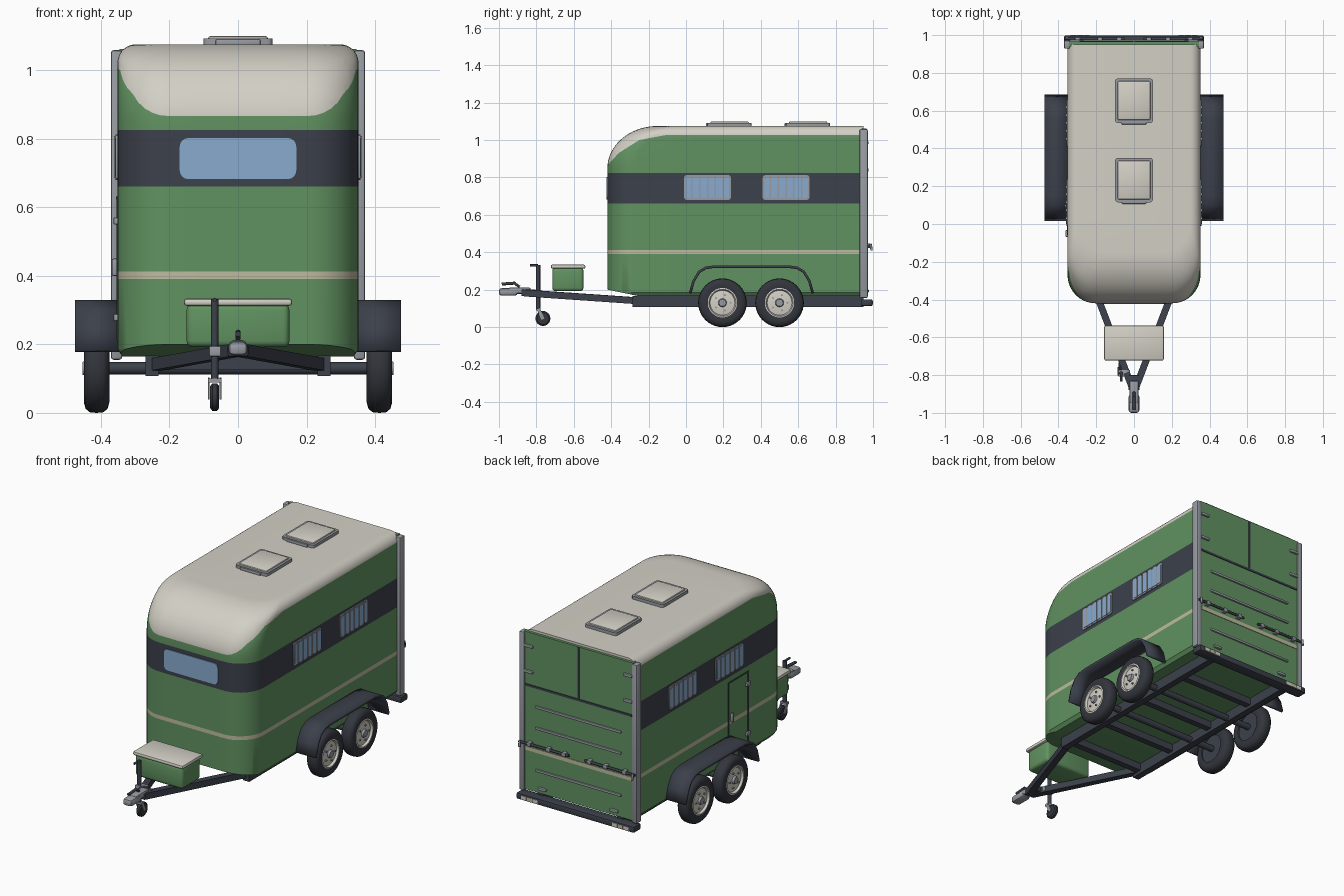
import bpy, bmesh, math
from mathutils import Vector, Matrix

if "Cube" in bpy.data.objects:
    bpy.data.objects.remove(bpy.data.objects["Cube"])


def material(name, *rgb):
    m = bpy.data.materials.new(name)
    m.use_nodes = True
    m.diffuse_color = (*rgb, 1)
    m.node_tree.nodes["Principled BSDF"].inputs["Base Color"].default_value = (*rgb, 1)
    return m


GREEN = material("green paint", .12, .29, .12)
WHITE = material("off white", .65, .63, .56)
NAVY = material("dark slate", .045, .052, .07)
TYRE = material("tyre rubber", .032, .036, .045)
GLASS = material("blue glass", .25, .41, .62)
METAL = material("grey metal", .31, .33, .36)
CREAM = material("cream stripe", .52, .5, .35)


def finish(name, bm, mats, smooth=True):
    bmesh.ops.recalc_face_normals(bm, faces=bm.faces[:])
    me = bpy.data.meshes.new(name)
    bm.to_mesh(me)
    bm.free()
    for m in mats:
        me.materials.append(m)
    ob = bpy.data.objects.new(name, me)
    bpy.context.collection.objects.link(ob)
    if smooth:
        bpy.ops.object.select_all(action='DESELECT')
        ob.select_set(True)
        bpy.context.view_layer.objects.active = ob
        bpy.ops.object.shade_smooth_by_angle(angle=math.radians(35))
    return ob


def box(name, x, y, z, mat, bevel=0, axis=None, segs=2):
    """Box from ranges; bevels all edges or only those along one axis."""
    bm = bmesh.new()
    lo, hi = Vector(map(min, (x, y, z))), Vector(map(max, (x, y, z)))
    size = hi - lo
    bmesh.ops.create_cube(bm, size=1, matrix=Matrix.Translation((lo + hi) / 2) @ Matrix.Diagonal((*size, 1)))
    if bevel:
        edges = [e for e in bm.edges if axis is None or
                 abs((e.verts[0].co - e.verts[1].co).normalized()[axis]) > .9]
        bmesh.ops.bevel(bm, geom=edges, offset=bevel, segments=segs, profile=.5, affect='EDGES')
    return finish(name, bm, [mat], bool(bevel))


def rod(name, p, q, r, mat, n=12, r2=None):
    bm = bmesh.new()
    p, q = Vector(p), Vector(q)
    rot = (q - p).to_track_quat('Z', 'Y').to_matrix().to_4x4()
    bmesh.ops.create_cone(bm, cap_ends=True, segments=n, radius1=r, radius2=r2 or r,
                          depth=(q - p).length, matrix=Matrix.Translation((p + q) / 2) @ rot)
    return finish(name, bm, [mat])


def beam(name, p, q, w, h, mat):
    bm = bmesh.new()
    p, q = Vector(p), Vector(q)
    rot = (q - p).to_track_quat('Y', 'Z').to_matrix().to_4x4()
    bmesh.ops.create_cube(bm, size=1, matrix=Matrix.Translation((p + q) / 2) @ rot
                          @ Matrix.Diagonal((w, (q - p).length, h, 1)))
    return finish(name, bm, [mat], False)


def lathe(name, profile, centre, mat, n=40):
    """Revolve (x, radius) points about the x axis."""
    bm = bmesh.new()
    vs = [bm.verts.new((x, 0, r)) for x, r in profile]
    es = [bm.edges.new(pair) for pair in zip(vs, vs[1:])]
    bmesh.ops.spin(bm, geom=vs + es, axis=(1, 0, 0), cent=(0, 0, 0), steps=n, angle=math.tau)
    bmesh.ops.remove_doubles(bm, verts=bm.verts[:], dist=1e-4)
    bmesh.ops.translate(bm, verts=bm.verts[:], vec=centre)
    return finish(name, bm, [mat])


# Body shell: stacked plan outlines, rounded at the front corners and roof
def ease(t):
    return 1 - math.sqrt(max(0, 1 - t * t))


def outline(z):
    w = .337 if z < .17 else .352 - .055 * ease(max(0, z - 1.02) / .055)
    f, r = -.42 + .27 * ease(max(0, z - .85) / .225), .15
    half = [(w, .95), (w, .05)]
    for i in range(11):
        a = math.radians(9 * i)
        half.append((w - r + r * math.cos(a), f + r - r * math.sin(a)))
    half.append((.12, f))
    return [(x, y, z) for x, y in half] + [(-x, y, z) for x, y in reversed(half)]


bm = bmesh.new()
levels = [.165, .185, .39, .412, .66, .825] + [.85 + .225 * math.sin(math.radians(5 * i)) for i in range(19)]
rings = [[bm.verts.new(p) for p in outline(z)] for z in levels]
for a, b in zip(rings, rings[1:]):
    for i in range(len(a)):
        j = (i + 1) % len(a)
        bm.faces.new((a[i], a[j], b[j], b[i]))
bm.faces.new(rings[0])
bm.faces.new(rings[-1])


def cut(co, no, clear=False):
    bmesh.ops.bisect_plane(bm, geom=bm.verts[:] + bm.edges[:] + bm.faces[:], plane_co=co,
                           plane_no=no, clear_outer=clear)


# Upswept floor at the nose, and the curved lower edge of the roof colour
cut((0, -.25, .165), (0, -.035, -.17), True)
bmesh.ops.holes_fill(bm, edges=[e for e in bm.edges if e.is_boundary])
nodes = [(-.42, .865), (-.36, .93), (-.25, 1), (-.1, 1.028), (.95, 1.028)]
roof_planes = []
for (y0, z0), (y1, z1) in zip(nodes, nodes[1:]):
    co, no = Vector((0, y0, z0)), Vector((0, z0 - z1, y1 - y0)).normalized()
    roof_planes.append((co, no))
    cut(co, no)
bm.normal_update()
for f in bm.faces:
    c = f.calc_center_median()
    if any((c - co).dot(no) > 0 for co, no in roof_planes):
        f.material_index = 1
    elif .66 < c.z < .825:
        f.material_index = 2
    elif .39 < c.z < .412:
        f.material_index = 3
finish("body", bm, [GREEN, WHITE, NAVY, CREAM])

# Front window
box("front_window", (-.17, .17), (-.424, -.41), (.682, .802), GLASS, .025, 1, 4)

# Side windows with bars
for s in (-1, 1):
    for y in (-.01, .41):
        box("side_window_frame", (s * .34, s * .357), (y, y + .25), (.68, .812), METAL, .012, 0)
        box("side_window_glass", (s * .34, s * .359), (y + .009, y + .241), (.69, .802), GLASS, .008, 0)
        for i in range(1, 6):
            yb = y + i * .25 / 6
            box("window_bar", (s * .35, s * .362), (yb - .004, yb + .004), (.685, .807), METAL)

# Side door on the right
for y in (-.055, .12):
    box("door_seam", (-.345, -.355), (y - .004, y + .004), (.215, .627), NAVY)
for z in (.215, .627):
    box("door_seam", (-.345, -.3552), (-.059, .124), (z - .004, z + .004), NAVY)
for z in (.56, .278):
    box("door_hinge", (-.345, -.363), (-.068, -.033), (z - .01, z + .01), METAL, .003)
box("door_handle", (-.345, -.368), (.09, .102), (.4, .45), METAL, .004)

# Roof vents
for y in (.115, .535):
    box("vent_frame", (-.1, .1), (y, y + .235), (1.06, 1.092), METAL, .014, 2, 3)
    box("vent_lid", (-.088, .088), (y + .014, y + .222), (1.07, 1.1), WHITE, .01)
    box("vent_hinge", (-.065, .065), (y - .008, y + .012), (1.07, 1.09), METAL, .004)

# Rear posts, upper doors and ramp
box("rear_panel", (-.345, .345), (.94, .965), (.165, 1.062), GREEN)
box("ramp_stripe", (-.335, .335), (.96, .968), (.39, .412), CREAM)
box("upper_door_seam", (-.335, .335), (.96, .969), (.755, .767), NAVY)
box("door_split", (-.005, .005), (.96, .969), (.767, 1.06), NAVY)
for z in (.65, .53, .29):
    box("ramp_rib", (-.27, .27), (.96, .974), (z - .007, z + .007), METAL, .004)
for s in (-1, 1):
    box("rear_post", (s * .338, s * .371), (.928, .972), (.155, 1.058), METAL, .008)
    for z in (.84, .985):
        box("upper_door_hinge", (s * .285, s * .34), (.96, .976), (z - .008, z + .008), METAL, .004)
    box("ramp_hinge", (s * .2, s * .25), (.96, .978), (.185, .2), METAL, .004)
    rod("latch_bar", (s * .05, .98, .435), (s * .365, .98, .435), .007, NAVY)
    for x in (.08, .18, .3):
        box("latch_bracket", (s * (x - .012), s * (x + .012)), (.96, .988), (.423, .447), METAL, .004)
    rod("latch_handle", (s * .355, .988, .445), (s * .355, .992, .41), .006, METAL)
    for i, m in enumerate((WHITE, CREAM, WHITE)):
        x = .235 + i * .035
        box("rear_light", (s * x, s * (x + .032)), (.99, 1), (.12, .14), m)

# Chassis
box("rear_bumper", (-.37, .37), (.935, .997), (.113, .148), NAVY, .006)
for s in (-1, 1):
    box("chassis_rail", (s * .232, s * .27), (-.285, .95), (.107, .167), NAVY)
    beam("drawbar_leg", (s * .245, -.25, .14), (s * .012, -.86, .182), .036, .036, NAVY)
for y in (-.24, .03, .35, .68):
    box("cross_member", (-.25, .25), (y - .018, y + .018), (.125, .165), NAVY)
box("drawbar_nose", (-.03, .03), (-.88, -.8), (.165, .2), NAVY, .005)

# Coupler with lever
box("coupler_body", (-.024, .024), (-.95, -.83), (.178, .212), METAL, .01)
box("coupler_head", (-.028, .028), (-1, -.9), (.168, .208), METAL, .014)
rod("coupler_lever", (0, -.89, .215), (0, -.92, .236), .007, NAVY)
rod("coupler_lever_grip", (0, -.915, .235), (0, -.985, .23), .008, NAVY)

# Jockey wheel
JX, JY = -.068, -.79
rod("jockey_tube", (JX, JY, .1), (JX, JY, .332), .011, NAVY)
rod("jockey_crank", (JX, JY, .33), (JX, JY - .045, .33), .006, NAVY)
box("jockey_clamp", (JX - .016, -.02), (JY - .018, JY + .018), (.165, .195), METAL, .004)
for s in (-1, 1):
    beam("jockey_fork", (JX + s * .017, JY, .1), (JX + s * .017, JY + .025, .042), .005, .018, METAL)
box("jockey_fork_top", (JX - .02, JX + .02), (JY - .012, JY + .012), (.088, .1), METAL)
lathe("jockey_tyre", [(-.013, 0), (-.013, .032), (-.007, .04), (.007, .04), (.013, .032), (.013, 0)],
      (JX, JY + .025, .046), TYRE, 24)

# Storage box on the drawbar
box("storage_box", (-.15, .15), (-.715, -.548), (.192, .318), GREEN, .018, None, 3)
box("storage_lid", (-.158, .158), (-.723, -.538), (.312, .334), WHITE, .009)

# Wheels, axles and fenders
fender = [(.022, .18), (.04, .245), (.07, .295), (.105, .316), (.15, .323)]
fender += [(.7 - y, z) for y, z in reversed(fender)]
tyre = [(-.034, .078), (-.037, .1), (-.032, .118), (-.02, .128), (0, .13),
        (.02, .128), (.032, .118), (.037, .1), (.034, .078), (.02, .074)]
rim = [(.02, .076), (.034, .079), (.036, .072), (.024, .066), (.028, .04), (.03, 0)]
for y in (.195, .5):
    rod("axle", (-.4, y, .13), (.4, y, .13), .018, NAVY)
    for s in (-1, 1):
        c = (s * .4125, y, .13)
        lathe("tyre", [(s * x, r) for x, r in tyre], c, TYRE)
        lathe("wheel_rim", [(s * x, r) for x, r in rim], c, WHITE)
        rod("inner_wheel_disc", (s * .385, y, .13), (s * .395, y, .13), .08, NAVY, 24)
        rod("wheel_hub", (s * .43, y, .13), (s * .453, y, .13), .027, METAL, 12, .019)
        for i in range(5):
            a = math.tau * i / 5
            py, pz = y + .043 * math.cos(a), .13 + .043 * math.sin(a)
            rod("wheel_nut", (s * .43, py, pz), (s * .446, py, pz), .006, METAL, 6)
for s in (-1, 1):
    bm = bmesh.new()
    inner, outer = ([bm.verts.new((s * x, y, z)) for y, z in fender] for x in (.345, .475))
    for i in range(len(fender) - 1):
        bm.faces.new((inner[i], inner[i + 1], outer[i + 1], outer[i]))
    ob = finish("fender", bm, [NAVY])
    mod = ob.modifiers.new("thickness", 'SOLIDIFY')
    mod.thickness, mod.offset = .014, 0
